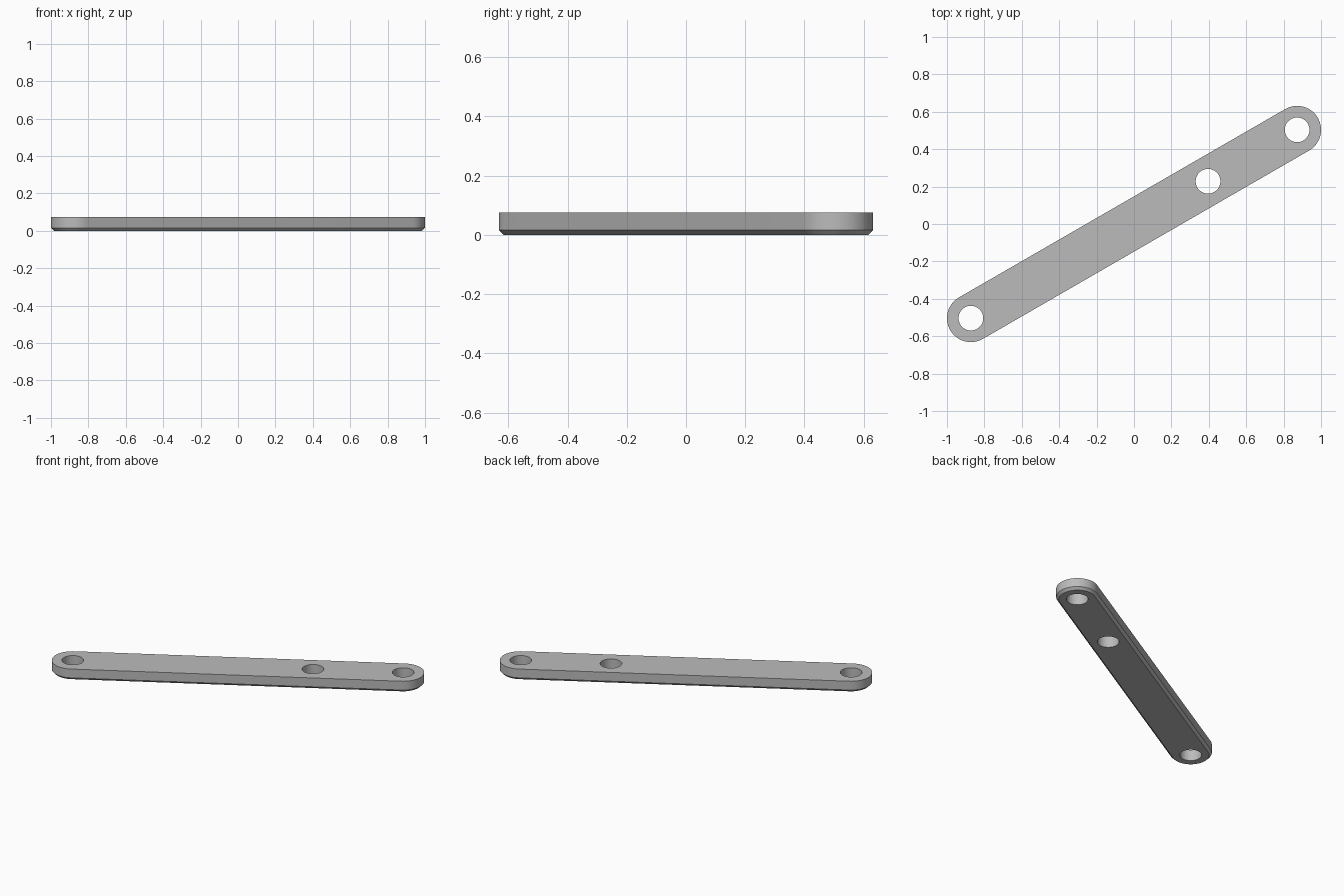
import bpy, bmesh
from math import radians, pi, cos, sin

ANGLE = radians(30)      # slant of the bar
HALF = 1.007             # centre to end hole
RADIUS = 0.128           # rounded end
HOLE = 0.066
HEIGHT = 0.075
CHAMFER = 0.016
STEPS = 32               # segments per rounded end

cube = bpy.data.objects.get("Cube")
if cube:
    bpy.data.objects.remove(cube, do_unlink=True)

grey = bpy.data.materials.new("plain grey")
grey.use_nodes = True
colour = (0.5, 0.5, 0.5, 1)
grey.diffuse_color = colour
grey.node_tree.nodes["Principled BSDF"].inputs["Base Color"].default_value = colour


def outline(radius):
    """Rounded-end slot outline, counter-clockwise."""
    points = []
    for side, start in ((1, -pi / 2), (-1, pi / 2)):
        for i in range(STEPS + 1):
            a = start + pi * i / STEPS
            points.append((side * HALF + radius * cos(a), radius * sin(a)))
    return points


# Bar: three stacked outlines, with the chamfer along the bottom edge
bm = bmesh.new()
layers = ((0, RADIUS - CHAMFER), (CHAMFER, RADIUS), (HEIGHT, RADIUS))
rings = [[bm.verts.new((x, y, z)) for x, y in outline(r)] for z, r in layers]
for low, high in zip(rings, rings[1:]):
    for i in range(len(low)):
        j = (i + 1) % len(low)
        bm.faces.new((low[i], low[j], high[j], high[i]))
bm.faces.new(rings[0][::-1])
bm.faces.new(rings[-1])
mesh = bpy.data.meshes.new("link_bar")
bm.to_mesh(mesh)
bm.free()
mesh.materials.append(grey)
bar = bpy.data.objects.new("link_bar", mesh)
bpy.context.collection.objects.link(bar)

# Pin holes: one at each end and one part-way along
for along in (-HALF, 0.457, HALF):
    bpy.ops.mesh.primitive_cylinder_add(vertices=48, radius=HOLE, depth=0.3,
                                        location=(along, 0, HEIGHT / 2))
    cutter = bpy.context.object
    cutter.name = "hole_cutter"
    cutter.hide_render = True
    cutter.data.materials.append(grey)
    cut = bar.modifiers.new("pin_hole", 'BOOLEAN')
    cut.operation = 'DIFFERENCE'
    cut.solver = 'EXACT'
    cut.object = cutter
    bpy.ops.object.select_all(action='DESELECT')
    bar.select_set(True)
    bpy.context.view_layer.objects.active = bar
    bpy.ops.object.modifier_apply(modifier=cut.name)
    bpy.data.objects.remove(cutter, do_unlink=True)

bar.rotation_euler.z = ANGLE
bpy.ops.object.shade_smooth_by_angle(angle=radians(30))
